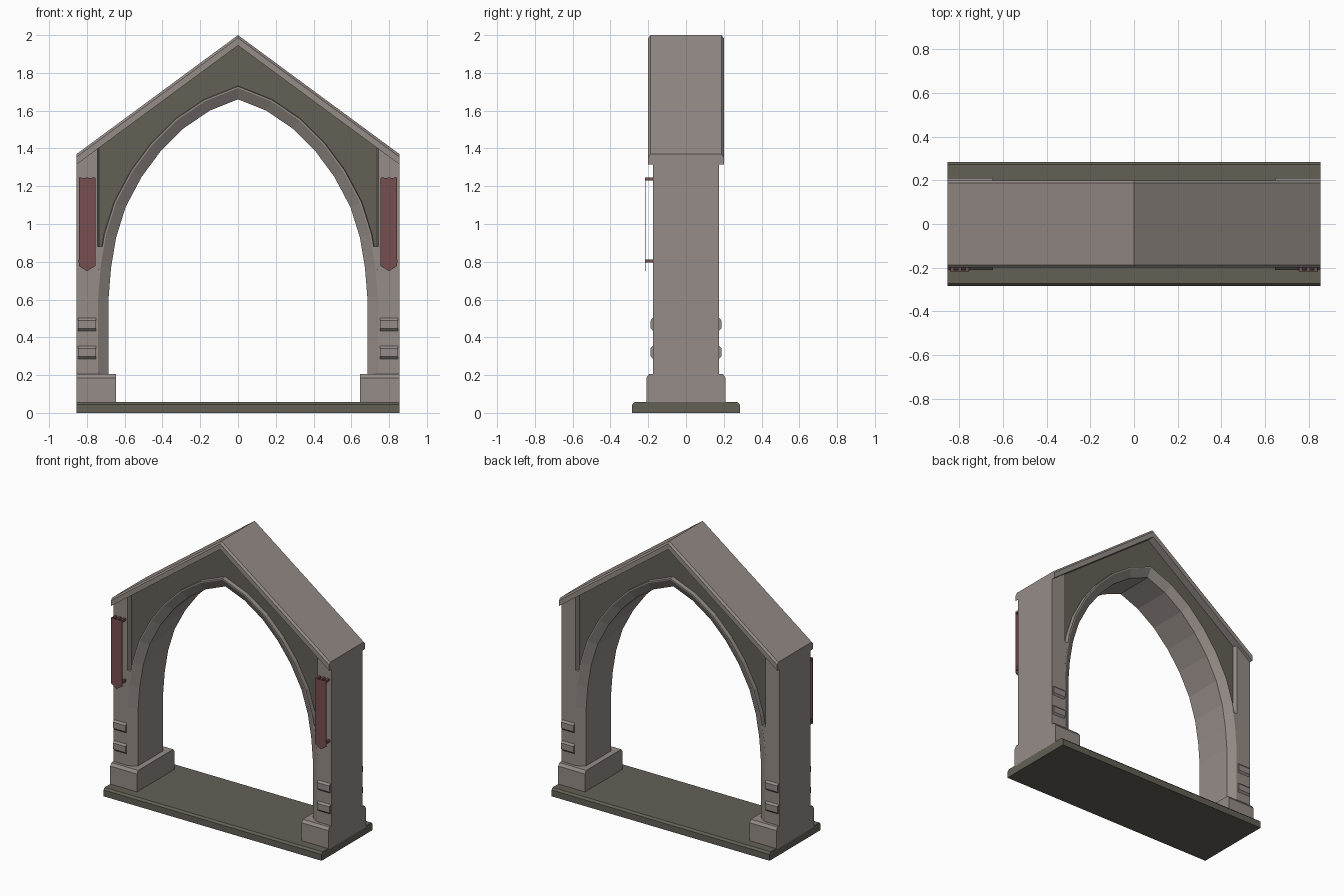
import bpy, bmesh
from mathutils import Vector

if "Cube" in bpy.data.objects:
    bpy.data.objects.remove(bpy.data.objects["Cube"])


def material(name, rgb):
    m = bpy.data.materials.new(name)
    m.diffuse_color = (*rgb, 1)
    m.use_nodes = True
    m.node_tree.nodes["Principled BSDF"].inputs["Base Color"].default_value = m.diffuse_color
    return m


STONE = material("warm grey stone", (0.30, 0.262, 0.242))
DARK = material("dark olive stone", (0.125, 0.117, 0.093))
RED = material("faded red cloth", (0.185, 0.078, 0.08))


def loft(name, rings, mat):
    """Skin a list of closed point rings and cap both ends."""
    bm = bmesh.new()
    vr = [[bm.verts.new(p) for p in r] for r in rings]
    n = len(vr[0])
    for a, b in zip(vr, vr[1:]):
        for i in range(n):
            j = (i + 1) % n
            bm.faces.new((a[i], a[j], b[j], b[i]))
    bm.faces.new(vr[0])
    bm.faces.new(vr[-1])
    bmesh.ops.recalc_face_normals(bm, faces=bm.faces)
    me = bpy.data.meshes.new(name)
    bm.to_mesh(me)
    bm.free()
    me.materials.append(mat)
    ob = bpy.data.objects.new(name, me)
    bpy.context.collection.objects.link(ob)
    return ob


def along_x(name, yz, x0, x1, mat):
    return loft(name, [[(x, y, z) for y, z in yz] for x in (x0, x1)], mat)


def along_y(name, xz, y0, y1, mat):
    return loft(name, [[(x, y, z) for x, z in xz] for y in (y0, y1)], mat)


def roof_z(x, top=2.0):
    return top - abs(x) * 0.63 / 0.855


# Pointed arch curve, right foot to apex, then mirrored to the left foot
half = [(.685, .2), (.685, .61), (.672, .77), (.645, .93), (.595, 1.09),
        (.51, 1.25), (.41, 1.385), (.29, 1.505), (.15, 1.60), (0, 1.66)]
path = [Vector(p) for p in half] + [Vector((-x, z)) for x, z in half[-2::-1]]


def offset(d):
    """Mitred outward offset of the arch curve."""
    out = []
    for i, p in enumerate(path):
        a = (p - path[i - 1]).normalized() if i else None
        b = (path[i + 1] - p).normalized() if i < len(path) - 1 else None
        a, b = a or b, b or a
        na, nb = Vector((a.y, -a.x)), Vector((b.y, -b.x))
        m = (na + nb).normalized()
        out.append(p + m * d / m.dot(na))
    return out


# Base slab with chamfered long edges
along_x("base_slab", [(-.285, 0), (.285, 0), (.285, .045), (.272, .058),
                      (-.272, .058), (-.285, .045)], -.855, .855, DARK)

# Arch ring: chamfered section swept along the curve
section = [(0, -.14), (0, .14), (.055, .175), (.064, .175), (.067, .14),
           (.067, -.14), (.064, -.175), (.055, -.175)]
curves = [(offset(d), y) for d, y in section]
loft("arch_ring", [[(c[i].x, y, c[i].y) for c, y in curves]
                   for i in range(len(path))], STONE)

# Recessed wall between arch and roof
inner = [(p.x, p.y) for p in offset(.06)[2:-2]]
wall = [(.742, .80)] + inner + [(-.742, .80), (-.742, roof_z(.742, 1.95)),
                               (0, 1.95), (.742, roof_z(.742, 1.95))]
along_y("recessed_wall", wall, -.145, .145, DARK)

# Gabled roof with chamfered upper edges
loft("roof", [[(x, y, roof_z(x, t)) for y, t in
               [(-.2, 1.945), (.2, 1.945), (.2, 1.985), (.187, 2.0),
                (-.187, 2.0), (-.2, 1.985)]] for x in (-.855, 0, .855)], STONE)

for s, side in ((1, "right"), (-1, "left")):
    # Plinth
    along_x("plinth_" + side, [(-.21, .05), (.21, .05), (.21, .185), (.196, .205),
                               (-.196, .205), (-.21, .185)], s * .645, s * .855, STONE)
    # Pillar, cut to the roof slope at the top
    plan = [(.855, -.175), (.855, .175), (.744, .175), (.735, .145),
            (.735, -.145), (.744, -.175)]
    loft("pillar_" + side, [[(s * x, y, .15) for x, y in plan],
                            [(s * x, y, roof_z(x, 1.955)) for x, y in plan]], STONE)
    # Flush infill where the arch leaves the pillar
    along_y("arch_infill_" + side, [(s * x, z) for x, z in
            [(.744, .61), (.744, .88), (.712, .88), (.729, .77), (.74, .62)]],
            -.1745, .1745, STONE)
    # Raised blocks, front and back
    for f, face in ((-1, "front"), (1, "back")):
        for k, z in enumerate((.286, .434)):
            along_x(f"block_{side}_{face}_{k + 1}",
                    [(f * .16, z), (f * .175, z), (f * .187, z + .013),
                     (f * .187, z + .056), (f * .175, z + .069), (f * .16, z + .069)],
                    s * .751, s * .847, STONE)
    # Banner and the pegs holding it
    along_y("banner_" + side, [(s * x, z) for x, z in
            [(.755, 1.243), (.843, 1.243), (.843, .778), (.799, .75), (.755, .778)]],
            -.218, -.214, RED)
    for k, (x, z) in enumerate([(.765, 1.237), (.799, 1.237), (.833, 1.237),
                                (.762, .805), (.836, .805)]):
        r = .008
        along_y(f"banner_peg_{side}_{k + 1}",
                [(s * x - r, z - r), (s * x + r, z - r), (s * x + r, z + r), (s * x - r, z + r)],
                -.216, -.17, RED)
